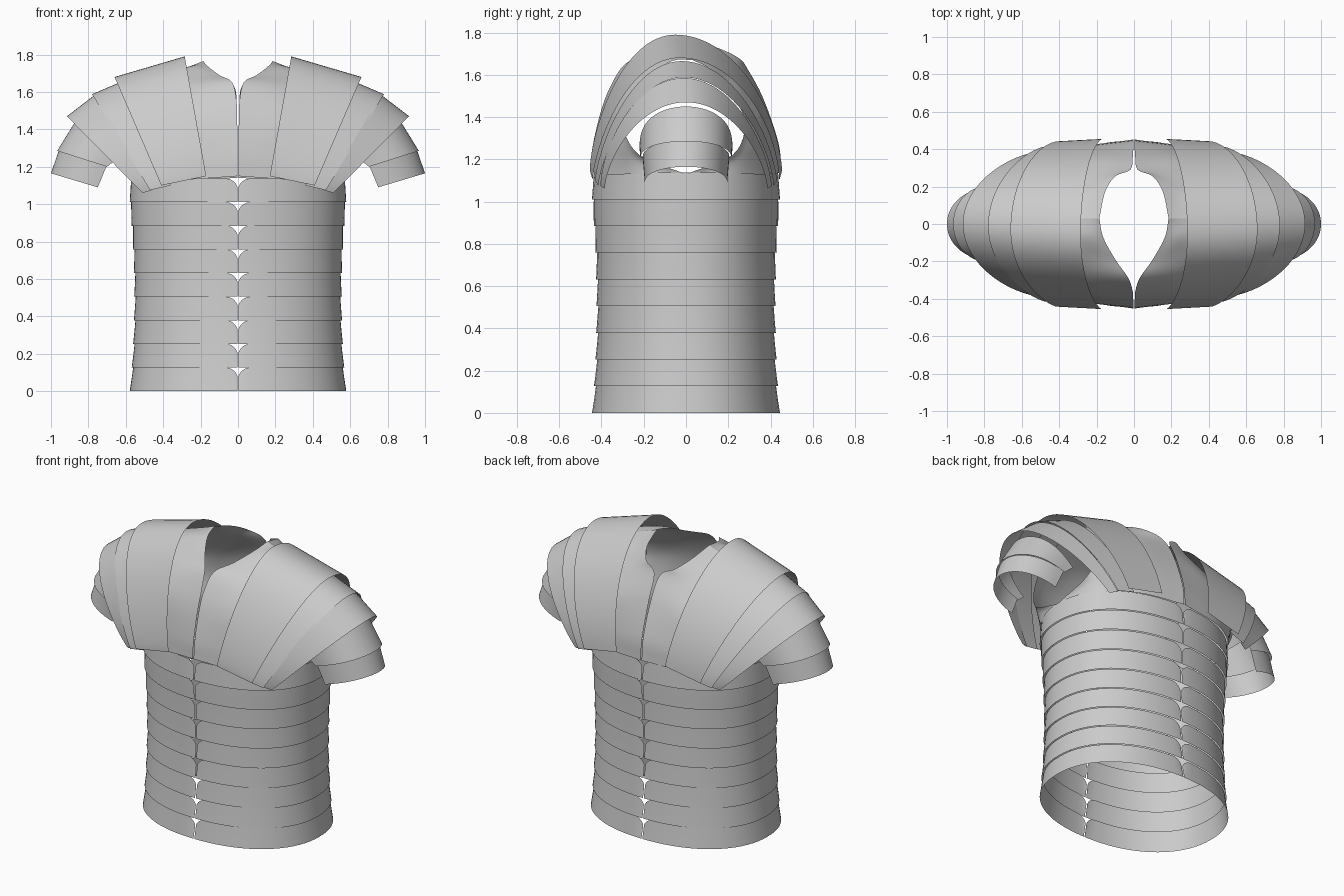
import bpy, bmesh, math
from mathutils import Vector

if "Cube" in bpy.data.objects:
    bpy.data.objects.remove(bpy.data.objects["Cube"])


def sheet(name, rows):
    """Smooth sheet through a grid of points, mirrored across x."""
    bm = bmesh.new()
    grid = [[bm.verts.new(p) for p in row] for row in rows]
    for r0, r1 in zip(grid, grid[1:]):
        for i in range(len(r0) - 1):
            bm.faces.new((r0[i], r0[i + 1], r1[i + 1], r1[i]))
    bmesh.ops.recalc_face_normals(bm, faces=bm.faces[:])
    me = bpy.data.meshes.new(name)
    bm.to_mesh(me)
    bm.free()
    ob = bpy.data.objects.new(name, me)
    bpy.context.collection.objects.link(ob)
    for p in me.polygons:
        p.use_smooth = True
    ob.modifiers.new("mirror", 'MIRROR').use_clip = False
    return ob


def spline(pts, n):
    """Catmull-Rom curve through the points."""
    p = [Vector(q) for q in pts]
    p = [2 * p[0] - p[1]] + p + [2 * p[-1] - p[-2]]
    out = []
    for i in range(1, len(p) - 2):
        a, b, c, d = p[i - 1:i + 3]
        for k in range(n):
            t = k / n
            out.append(0.5 * (2 * b + (c - a) * t + (2 * a - 5 * b + 4 * c - d) * t * t
                              + (3 * b - a - 3 * c + d) * t ** 3))
    return out + [p[-2]]


# Girth hoops: nine half bands per side with rounded upper corners at the seams
R, E, H = 0.065, 0.92, 1.137 / 9
near = [0.003, 0.006, 0.012, 0.022, 0.035, 0.05, 0.065]


def ring(x_or_angle, a, b, by_x):
    th = math.asin((x_or_angle / a) ** (1 / E)) if by_x else x_or_angle
    return a * math.sin(th) ** E, b * max(0, math.cos(th)) ** E


def hoop(i):
    z0, z1 = i * H, (i + 1) * H
    rows = []
    for f in (0, 0.33, 0.66, 1):
        zc = z0 + H * f
        q = min(1, ((zc - 0.5) / 0.5) ** 2)
        a, b = 0.547 + 0.024 * q + 0.008 * (1 - f), 0.416 + 0.021 * q + 0.008 * (1 - f)
        half = [ring(x, a, b, True) for x in near]
        start = math.asin((R / a) ** (1 / E))
        half += [ring(start + (math.pi / 2 - start) * k / 18, a, b, False) for k in range(1, 19)]
        pts = []
        for x, y in half:
            drop = R - math.sqrt(max(0, R * R - max(0, R - x) ** 2))
            pts.append((x, y, z0 + (H - drop) * f))
        rows.append([(x, -y, z) for x, y, z in pts] + [p for p in pts[-2::-1]])
    sheet("girth_hoop_%d" % (i + 1), rows)


for i in range(9):
    hoop(i)

# Chest and back plates: sections run from the neck or seam out to the armhole
front = [
    [(.003, -.452, 1.15), (.30, -.40, 1.13), (.50, -.24, 1.13), (.575, 0, 1.13)],
    [(.003, -.442, 1.26), (.28, -.40, 1.25), (.45, -.32, 1.25), (.545, -.22, 1.22)],
    [(.004, -.405, 1.42), (.25, -.38, 1.41), (.40, -.345, 1.39), (.50, -.30, 1.36)],
    [(.007, -.36, 1.54), (.22, -.335, 1.53), (.37, -.31, 1.50), (.48, -.28, 1.48)],
    [(.03, -.29, 1.65), (.20, -.265, 1.63), (.34, -.24, 1.60), (.47, -.21, 1.56)],
    [(.10, -.19, 1.69), (.20, -.17, 1.69), (.34, -.15, 1.67), (.46, -.13, 1.63)],
    [(.165, -.07, 1.74), (.24, -.07, 1.735), (.34, -.06, 1.71), (.46, -.05, 1.67)],
    [(.185, .03, 1.765), (.25, .03, 1.74), (.34, .03, 1.71), (.46, .03, 1.67)]]
back = [
    front[-1],
    [(.155, .17, 1.72), (.24, .15, 1.69), (.34, .13, 1.67), (.46, .11, 1.63)],
    [(.10, .255, 1.675), (.22, .22, 1.64), (.34, .20, 1.60), (.47, .18, 1.55)],
    [(.02, .29, 1.63), (.20, .285, 1.57), (.36, .265, 1.52), (.48, .24, 1.47)],
    [(.006, .365, 1.49), (.25, .36, 1.43), (.40, .32, 1.39), (.50, .28, 1.36)],
    [(.003, .437, 1.28), (.28, .40, 1.25), (.45, .32, 1.25), (.545, .22, 1.22)],
    [(.003, .452, 1.14), (.30, .40, 1.13), (.50, .24, 1.13), (.575, 0, 1.13)]]
for name, rows in (("chest_plate", front), ("back_plate", back)):
    cols = [spline(c, 5) for c in zip(*rows)]
    sheet(name, [spline(r, 5) for r in zip(*cols)])


# Shoulder and arm plates: lofts between two tilted arches
def arch(apex, end, depth, skew, powers, n=48):
    pts = []
    for k in range(n + 1):
        t = math.pi * (k / n - 0.5)
        f = max(0, math.cos(t)) ** powers[t > 0]
        pts.append(Vector((end[0] + (apex[0] - end[0]) * f,
                           depth * math.sin(t) + skew * f,
                           end[1] + (apex[1] - end[1]) * f)))
    return pts


# name, inner (apex xz, end xz, depth, skew), outer (same), fullness front and back
plates = [
    ("shoulder_plate", ((.285, 1.79), (.17, 1.15), .455, -.05),
     ((.66, 1.68), (.41, 1.10), .442, -.03), (1.5, 1.05)),
    ("shoulder_lame_upper", ((.60, 1.665), (.36, 1.10), .43, -.02),
     ((.78, 1.588), (.47, 1.075), .415, -.01), (1.5, 1.3)),
    ("shoulder_lame_lower", ((.765, 1.585), (.46, 1.075), .405, -.01),
     ((.915, 1.47), (.51, 1.06), .385, 0), (1.3, 1.3)),
    ("arm_lame_upper", ((.865, 1.45), (.64, 1.25), .22, 0),
     ((.967, 1.285), (.70, 1.20), .215, 0), (.75, .75)),
    ("arm_lame_lower", ((.957, 1.29), (.70, 1.21), .205, 0),
     ((1.0, 1.165), (.75, 1.09), .195, 0), (.9, .9))]
for name, inner, outer, power in plates:
    a, b = arch(*inner, power), arch(*outer, power)
    sheet(name, [[p.lerp(q, k / 6) for p, q in zip(a, b)] for k in range(7)])
